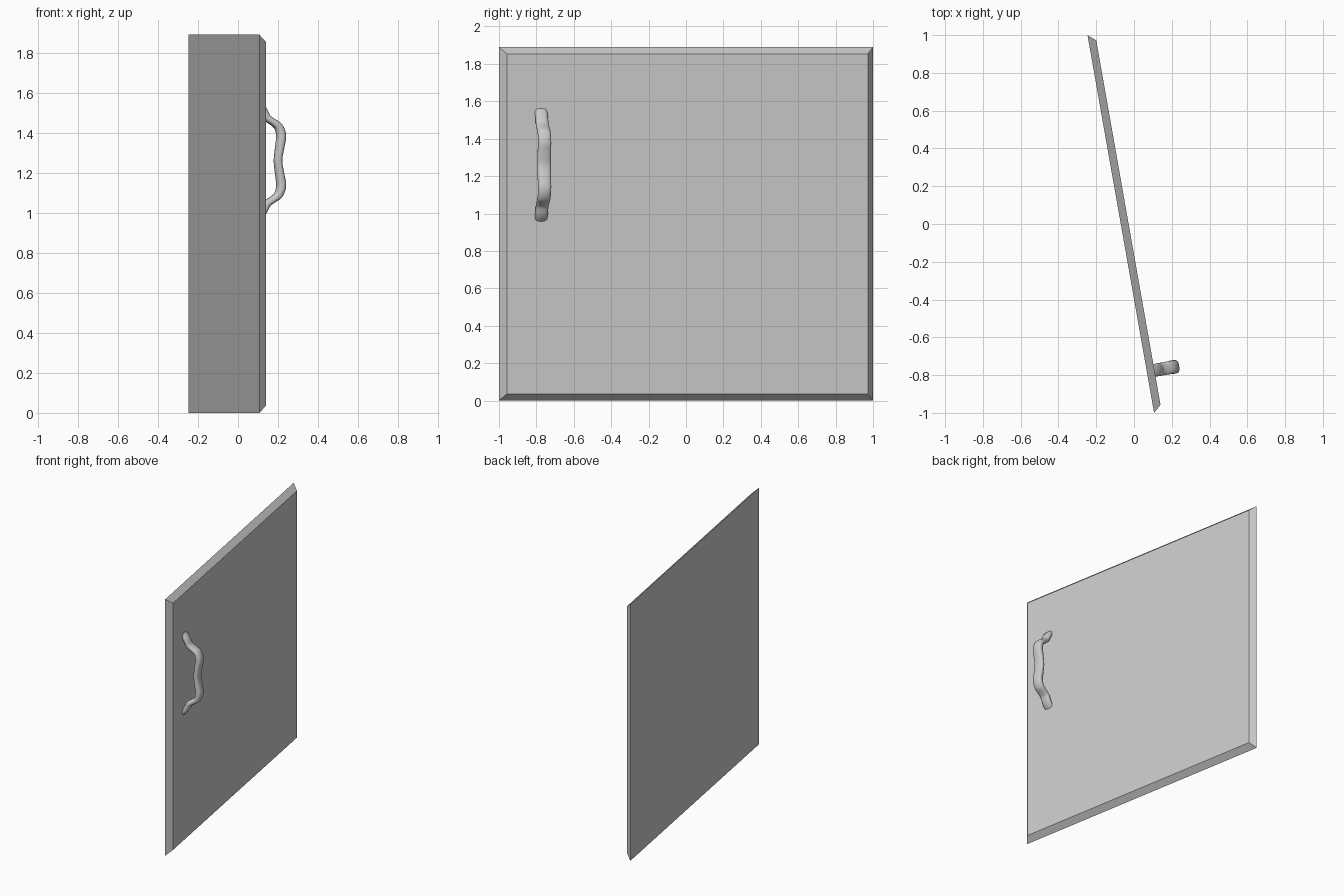
import bpy, bmesh, math
from mathutils import Vector, Matrix

if "Cube" in bpy.data.objects:
    bpy.data.objects.remove(bpy.data.objects["Cube"])

# Local frame: x = out of the door face, y = along the door, z = up
FRAME = Matrix.Translation((-0.07, 0, 0)) @ Matrix.Rotation(math.radians(10), 4, 'Z')
THICK, HALF, HEIGHT, BEVEL = 0.041, 1.0155, 1.89, 0.036


def finish(bm, name):
    bmesh.ops.recalc_face_normals(bm, faces=bm.faces)
    bm.transform(FRAME)
    mesh = bpy.data.meshes.new(name)
    bm.to_mesh(mesh)
    bm.free()
    obj = bpy.data.objects.new(name, mesh)
    bpy.context.collection.objects.link(obj)
    return obj


def bridge(bm, rings):
    n = len(rings[0])
    for a, b in zip(rings, rings[1:]):
        for i in range(n):
            j = (i + 1) % n
            bm.faces.new((a[i], a[j], b[j], b[i]))
    bm.faces.new(rings[0])
    bm.faces.new(rings[-1])


# Door panel: full-size back, smaller front, chamfered sides
bm = bmesh.new()
rings = []
for x, d in ((0, 0), (THICK, BEVEL)):
    h, z0, z1 = HALF - d, d, HEIGHT - d
    rings.append([bm.verts.new((x, y, z)) for y, z in ((-h, z0), (h, z0), (h, z1), (-h, z1))])
bridge(bm, rings)
finish(bm, "door_panel")

# Handle path: (height off the face, distance from mid height, half thickness)
half_path = [(-0.018, 0.296, 0.017), (0.012, 0.262, 0.019), (0.036, 0.217, 0.019),
             (0.066, 0.194, 0.018), (0.095, 0.170, 0.021), (0.109, 0.125, 0.024),
             (0.102, 0.070, 0.022)]
path = [Vector(p) for p in half_path] + [Vector((0.093, 0, 0.020))]
path += [Vector((p[0], -p[1], p[2])) for p in reversed(half_path)]


def smooth_path(pts, steps):
    pts = [2 * pts[0] - pts[1]] + pts + [2 * pts[-1] - pts[-2]]
    out = []
    for a, b, c, d in zip(pts, pts[1:], pts[2:], pts[3:]):
        for k in range(steps):
            t = k / steps
            out.append(0.5 * (2 * b + (c - a) * t + (2 * a - 5 * b + 4 * c - d) * t * t
                              + (3 * b - a - 3 * c + d) * t ** 3))
    return out + [pts[-2]]


# Handle: rounded flat bar swept along the wavy path
bm = bmesh.new()
rings = []
samples = smooth_path(path, 5)
SIDES, HANDLE_Y, MID_Z = 20, -0.794, 1.26
for i, p in enumerate(samples):
    d = samples[min(i + 1, len(samples) - 1)] - samples[max(i - 1, 0)]
    side = Vector((-d.y, d.x)).normalized()
    width = 0.034 + 0.003 * max(0, 1 - abs(p.y) / 0.25)
    ring = []
    for k in range(SIDES):
        a = 2 * math.pi * k / SIDES
        c, s = (math.copysign(abs(f(a)) ** 0.75, f(a)) for f in (math.cos, math.sin))
        q = side * p.z * s
        ring.append(bm.verts.new((THICK + p.x + q.x, HANDLE_Y + width * c, MID_Z + p.y + q.y)))
    rings.append(ring)
bridge(bm, rings)
handle = finish(bm, "door_handle")
bpy.context.view_layer.objects.active = handle
handle.select_set(True)
bpy.ops.object.shade_smooth_by_angle(angle=math.radians(40))
